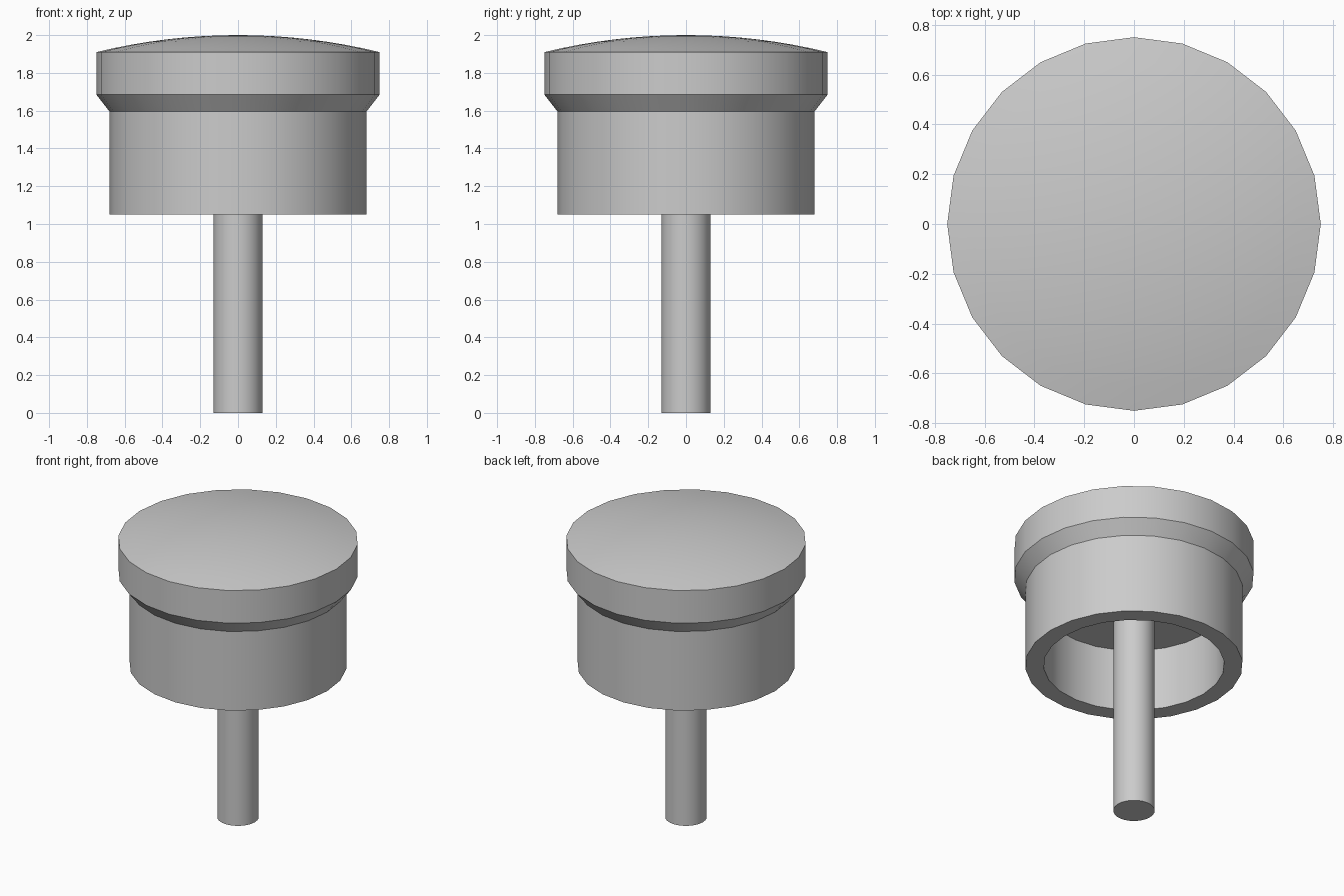
import bpy, bmesh, math

cube = bpy.data.objects.get("Cube")
if cube:
    bpy.data.objects.remove(cube, do_unlink=True)

SIDES = 24

# Single grey material
grey = bpy.data.materials.new("plain grey")
grey.use_nodes = True
colour = (0.6, 0.6, 0.6, 1.0)
grey.diffuse_color = colour
grey.node_tree.nodes["Principled BSDF"].inputs["Base Color"].default_value = colour


def lathe(name, profile):
    """Revolve (radius, z) points, which start and end on the axis, around z."""
    bm = bmesh.new()
    verts = [bm.verts.new((r, 0, z)) for r, z in profile]
    edges = [bm.edges.new(pair) for pair in zip(verts, verts[1:])]
    bmesh.ops.spin(bm, geom=verts + edges, cent=(0, 0, 0), axis=(0, 0, 1),
                   angle=math.tau, steps=SIDES)
    bmesh.ops.remove_doubles(bm, verts=bm.verts, dist=1e-4)
    bmesh.ops.recalc_face_normals(bm, faces=bm.faces)
    mesh = bpy.data.meshes.new(name)
    bm.to_mesh(mesh)
    bm.free()
    mesh.materials.append(grey)
    obj = bpy.data.objects.new(name, mesh)
    bpy.context.collection.objects.link(obj)
    bpy.ops.object.select_all(action='DESELECT')
    obj.select_set(True)
    bpy.context.view_layer.objects.active = obj
    bpy.ops.object.shade_smooth_by_angle(angle=math.radians(30))
    return obj


# Shallow spherical dome on top of the cap
CAP_R, RIM_Z, TOP_Z = 0.75, 1.91, 2.0
rise = TOP_Z - RIM_Z
ball = (CAP_R ** 2 + rise ** 2) / (2 * rise)
STEPS = 8
dome = []
for i in range(STEPS + 1):
    r = CAP_R * i / STEPS
    dome.append((r, TOP_Z - ball + math.sqrt(ball ** 2 - r ** 2)))

# Domed cap, tapered lip, lower sleeve and hollow underside
FLOOR_Z = 1.48
lathe("button_cap", dome + [
    (CAP_R, 1.685), (0.68, 1.595), (0.68, 1.05),
    (0.565, 1.05), (0.565, FLOOR_Z), (0, FLOOR_Z)])

# Stem rising into the hollow
lathe("stem", [(0, 0), (0.13, 0), (0.13, FLOOR_Z + 0.02), (0, FLOOR_Z + 0.02)])
